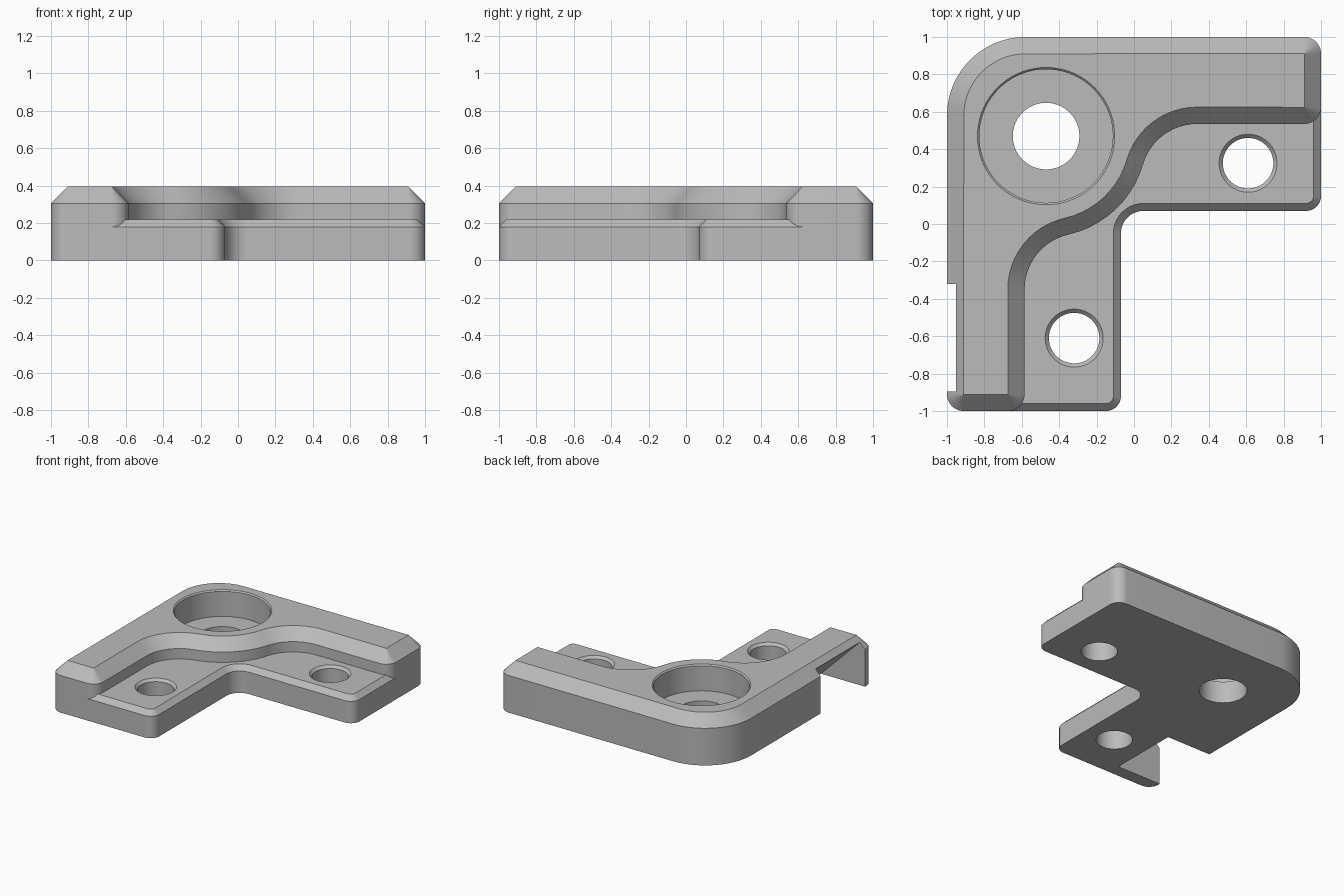
import bpy, bmesh
from math import radians, degrees, cos, sin, atan2, sqrt

if "Cube" in bpy.data.objects:
    bpy.data.objects.remove(bpy.data.objects["Cube"])

grey = bpy.data.materials.new("light_grey")
grey.use_nodes = True
colour = (0.5, 0.5, 0.5, 1)
grey.diffuse_color = colour
grey.node_tree.nodes["Principled BSDF"].inputs["Base Color"].default_value = colour


def outline(arcs, inset=0):
    """Closed outline from arcs (x, y, radius, start, end); falling angles are concave."""
    pts = []
    for x, y, r, a, b in arcs:
        r = max(r - inset if b > a else r + inset, 0.001)
        n = max(6, int(abs(b - a) / 6))
        for i in range(n + 1):
            t = radians(a + (b - a) * i / n)
            pts.append((x + r * cos(t), y + r * sin(t)))
    return pts


def loft(name, rings):
    """Solid skinned through (outline, z) rings."""
    bm = bmesh.new()
    loops = [[bm.verts.new((x, y, z)) for x, y in pts] for pts, z in rings]
    n = len(loops[0])
    for low, high in zip(loops, loops[1:]):
        for i in range(n):
            j = (i + 1) % n
            bm.faces.new((low[i], low[j], high[j], high[i]))
    bm.faces.new(loops[0][::-1])
    bm.faces.new(loops[-1])
    mesh = bpy.data.meshes.new(name)
    bm.to_mesh(mesh)
    bm.free()
    mesh.materials.append(grey)
    ob = bpy.data.objects.new(name, mesh)
    bpy.context.collection.objects.link(ob)
    return ob


def combine(body, other, operation):
    other.hide_render = True
    bpy.context.view_layer.objects.active = body
    mod = body.modifiers.new(operation, 'BOOLEAN')
    mod.operation, mod.solver, mod.object = operation, 'EXACT', other
    bpy.ops.object.modifier_apply(modifier=mod.name)
    bpy.data.objects.remove(other)


def bore(x, y, steps):
    """Cut a stepped round hole given as (radius, z) pairs."""
    n = 72
    rings = [([(x + r * cos(radians(360 / n * i)), y + r * sin(radians(360 / n * i)))
               for i in range(n)], z) for r, z in steps]
    combine(bracket, loft("bore_cutter", rings), 'DIFFERENCE')


# Raised ridge: rounded corners, with two fillets flowing into a round boss
R = 0.09
BX, BY, BR, F = -0.47, 0.47, 0.54, 0.3
IN_X, IN_Y = -0.585, 0.535
lx = IN_X + F
ly = BY - sqrt((BR + F) ** 2 - (lx - BX) ** 2)
ry = IN_Y - F
rx = BX + sqrt((BR + F) ** 2 - (ry - BY) ** 2)
left_a = degrees(atan2(BY - ly, BX - lx))
right_a = degrees(atan2(BY - ry, BX - rx))
ridge = [(1 - R, 1 - R, R, 0, 90),
         (-0.58, 0.58, 0.42, 90, 180),
         (R - 1, R - 1, R, 180, 270),
         (IN_X - R, R - 1, R, 270, 360),
         (lx, ly, F, 180, left_a),
         (BX, BY, BR, left_a - 180, right_a - 180),
         (rx, ry, F, right_a, 90),
         (1 - R, IN_Y + R, R, 270, 360)]
bracket = loft("corner_bracket", [(outline(ridge), 0), (outline(ridge), 0.305),
                                  (outline(ridge, R), 0.395)])

# Lower flange with a small chamfer, running in under the ridge
C, S = 0.08, 0.05
flange = [(1 - S, 0.8 - S, S, 0, 90),
          (S - 0.8, 0.8 - S, S, 90, 180),
          (S - 0.8, S - 1, S, 180, 270),
          (-0.07 - C, C - 1, C, 270, 360),
          (0.05, -0.05, 0.12, 180, 90),
          (1 - C, 0.07 + C, C, 270, 360)]
combine(bracket, loft("flange", [(outline(flange), 0), (outline(flange), 0.18),
                                 (outline(flange, 0.04), 0.22)]), 'UNION')

# Counterbored main hole and two countersunk screw holes
bore(BX, BY, [(0.178, -0.1), (0.178, 0.18), (0.357, 0.18), (0.357, 0.385), (0.377, 0.405)])
for x, y in ((-0.32, -0.61), (0.61, 0.325)):
    bore(x, y, [(0.135, -0.1), (0.135, 0.2), (0.175, 0.24)])

# Sloped notch under the left outer edge
notch = []
for y in (-0.895, -0.32):
    notch.append([(-0.5, y, -0.1), (-1.1, y, -0.1), (-1.1, y, 0.5)])
bm = bmesh.new()
a, b = [[bm.verts.new(p) for p in side] for side in notch]
bm.faces.new(a)
bm.faces.new(b[::-1])
for i in range(3):
    j = (i + 1) % 3
    bm.faces.new((a[j], a[i], b[i], b[j]))
bmesh.ops.recalc_face_normals(bm, faces=bm.faces)
mesh = bpy.data.meshes.new("notch_cutter")
bm.to_mesh(mesh)
bm.free()
mesh.materials.append(grey)
cutter = bpy.data.objects.new("notch_cutter", mesh)
bpy.context.collection.objects.link(cutter)
combine(bracket, cutter, 'DIFFERENCE')

# Smooth the curved walls, keep the edges crisp
bpy.ops.object.select_all(action='DESELECT')
bracket.select_set(True)
bpy.context.view_layer.objects.active = bracket
bpy.ops.object.shade_smooth_by_angle(angle=radians(25))
